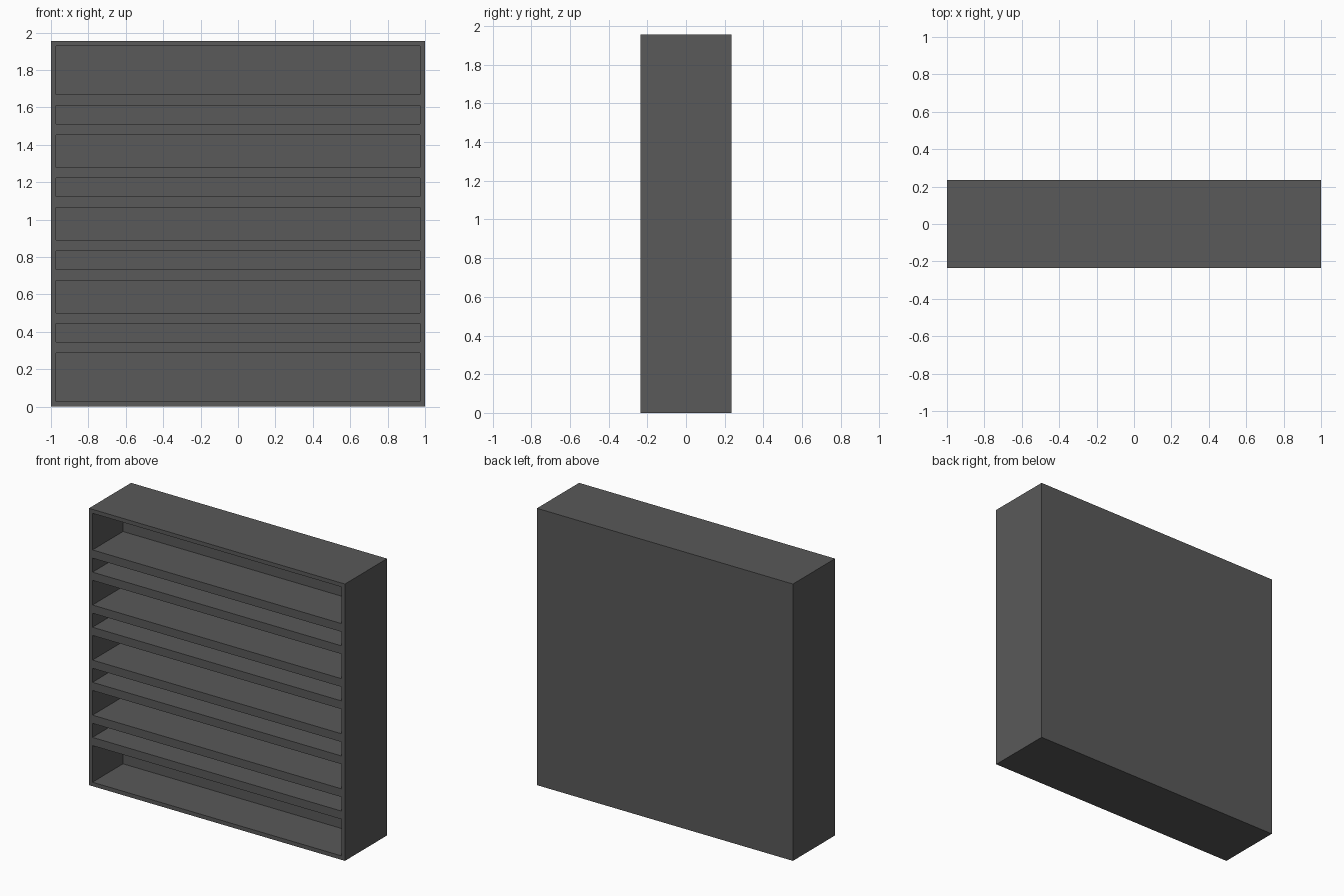
import bpy
import bmesh
from mathutils import Vector

cube = bpy.data.objects.get("Cube")
if cube:
    bpy.data.objects.remove(cube, do_unlink=True)

WIDTH, DEPTH, HEIGHT = 2.0, 0.47, 1.955
RIM = 0.028        # thickness of the outer frame
BOARD = 0.058      # thickness of each slat
NARROW = 0.099     # height of the narrow slots
WIDE = 0.174       # height of the middle wide slots
SLOT_DEPTH = 0.34

# Slots from the bottom up: tall end slots, alternating ones between them
END = (HEIGHT - 2 * RIM - 8 * BOARD - 4 * NARROW - 3 * WIDE) / 2
heights = [END] + [NARROW, WIDE] * 3 + [NARROW, END]
slots, z = [], RIM
for h in heights:
    slots.append((z, z + h))
    z += h + BOARD

# Solid body
bm = bmesh.new()
bmesh.ops.create_cube(bm, size=1)
bmesh.ops.scale(bm, vec=(WIDTH, DEPTH, HEIGHT), verts=bm.verts)
bmesh.ops.translate(bm, vec=(0, 0, HEIGHT / 2), verts=bm.verts)


def front_faces():
    bm.normal_update()
    return [f for f in bm.faces if f.normal.y < -0.9]


def cut_front(point, normal):
    """Cut only the front panel along a plane."""
    faces = front_faces()
    edges = {e for f in faces for e in f.edges}
    verts = {v for f in faces for v in f.verts}
    bmesh.ops.bisect_plane(bm, geom=faces + list(edges) + list(verts),
                           plane_co=point, plane_no=normal, dist=1e-5)


# Slot outlines on the front
for side in (-1, 1):
    cut_front(Vector((side * (WIDTH / 2 - RIM), 0, 0)), Vector((1, 0, 0)))
for slot in slots:
    for level in slot:
        cut_front(Vector((0, 0, level)), Vector((0, 0, 1)))

# Push the slots in to make pockets with a closed back
openings = []
for f in front_faces():
    c = f.calc_center_median()
    if abs(c.x) < 0.5 and any(lo < c.z < hi for lo, hi in slots):
        openings.append(f)
pockets = bmesh.ops.extrude_discrete_faces(bm, faces=openings)["faces"]
bmesh.ops.translate(bm, vec=(0, SLOT_DEPTH, 0),
                    verts=list({v for f in pockets for v in f.verts}))
bmesh.ops.recalc_face_normals(bm, faces=bm.faces)

mesh = bpy.data.meshes.new("slatted_cabinet")
bm.to_mesh(mesh)
bm.free()
cabinet = bpy.data.objects.new("slatted_cabinet", mesh)
bpy.context.collection.objects.link(cabinet)

# Dark grey finish
grey = bpy.data.materials.new("dark_grey")
grey.use_nodes = True
colour = (0.1, 0.1, 0.1, 1)
grey.diffuse_color = colour
grey.node_tree.nodes["Principled BSDF"].inputs["Base Color"].default_value = colour
mesh.materials.append(grey)
